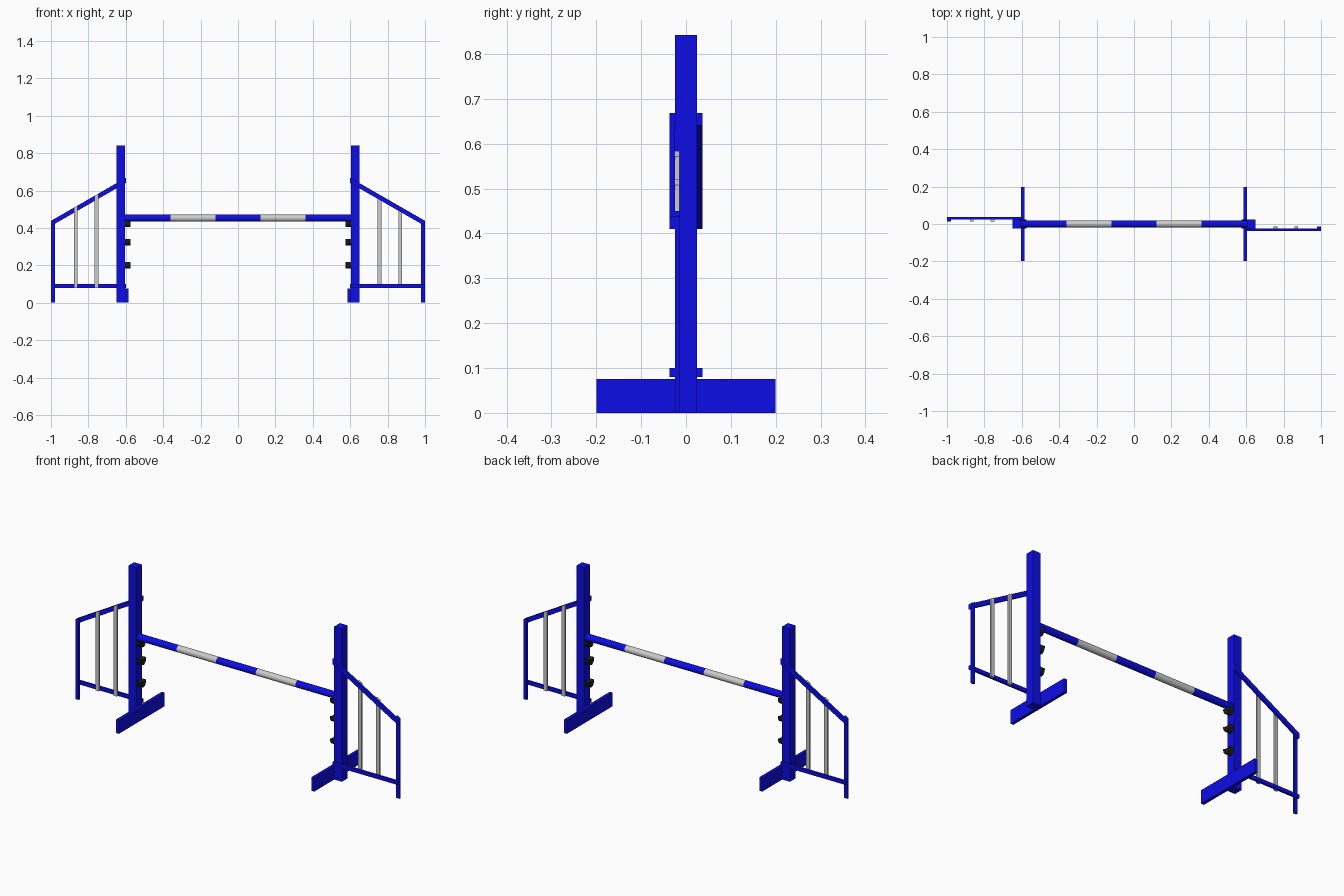
import bpy, bmesh, math
from mathutils import Matrix

if "Cube" in bpy.data.objects:
    bpy.data.objects.remove(bpy.data.objects["Cube"])


def material(name, rgb):
    m = bpy.data.materials.new(name)
    m.diffuse_color = (*rgb, 1)
    m.use_nodes = True
    m.node_tree.nodes["Principled BSDF"].inputs["Base Color"].default_value = m.diffuse_color
    return m


BLUE = material("blue_paint", (0.004, 0.004, 0.8))
BLACK = material("black_plastic", (0.012, 0.012, 0.012))


def prism(name, profile, axis, lo, hi, turn, mat=None):
    """Extrude a 2D profile along x (profile in y,z) or y (profile in x,z)."""
    bm = bmesh.new()

    def ring(d):
        return [bm.verts.new((d, a, b) if axis == "x" else (a, d, b)) for a, b in profile]
    r0, r1 = ring(lo), ring(hi)
    n = len(profile)
    bm.faces.new(r0)
    bm.faces.new(r1)
    for i in range(n):
        bm.faces.new((r0[i], r0[(i + 1) % n], r1[(i + 1) % n], r1[i]))
    bmesh.ops.recalc_face_normals(bm, faces=bm.faces)
    bm.transform(Matrix.Rotation(turn, 4, "Z"))
    me = bpy.data.meshes.new(name)
    bm.to_mesh(me)
    bm.free()
    ob = bpy.data.objects.new(name, me)
    bpy.context.collection.objects.link(ob)
    if mat:
        me.materials.append(mat)
    return ob


def rect(a0, a1, b0, b1):
    return [(a0, b0), (a1, b0), (a1, b1), (a0, b1)]


def slope(x):
    """Height of the top edge of the sloping wing rail."""
    return 0.668 - 0.575 * (x - 0.6)


def slatted(x0, x1, z0):
    return [(x0, z0), (x1, z0), (x1, slope(x1)), (x0, slope(x0))]


# cup: half-round block with a shallow dished top
def cup_profile(bottom):
    w, top = 0.023, bottom + 0.034
    under = [(w * math.cos(a), top - 0.034 * math.sin(a))
             for a in (math.pi * i / 12 for i in range(13))]
    dish = [(-0.018 + 0.036 * i / 8, top - 0.005 * math.sin(math.pi * i / 8))
            for i in range(9)]
    return under + dish


# the two stands are half-turn copies of each other
for side, turn in (("right", 0), ("left", math.pi)):
    prism(side + "_post", rect(0.603, 0.65, 0, 0.842), "y", -0.0245, 0.0245, turn, BLUE)
    prism(side + "_foot", rect(0.586, 0.603, 0, 0.075), "y", -0.199, 0.199, turn, BLUE)

    # wing frame
    prism(side + "_wing_top_rail",
          [(0.6, 0.64), (1, 0.41), (1, slope(1)), (0.6, slope(0.6))],
          "y", -0.037, -0.0245, turn, BLUE)
    prism(side + "_wing_bottom_rail", rect(0.6, 1, 0.08, 0.1), "y", -0.037, -0.0245, turn, BLUE)
    prism(side + "_wing_upright", slatted(0.979, 1, 0), "y", -0.0245, -0.0135, turn, BLUE)
    for i, x in enumerate((0.747, 0.857)):
        prism(f"{side}_wing_slat_{i + 1}", slatted(x, x + 0.021, 0.08),
              "y", -0.0245, -0.0145, turn)

    # pole cups
    for i, z in enumerate((0.183, 0.306, 0.404)):
        prism(f"{side}_cup_{i + 1}", cup_profile(z), "x", 0.575, 0.603, turn, BLACK)

# striped pole resting on the top cups
N, R, HALF, ZC = 32, 0.0185, 0.603, 0.4525
circle = [(R * math.cos(2 * math.pi * i / N), ZC + R * math.sin(2 * math.pi * i / N))
          for i in range(N)]
step = 2 * HALF / 5
for i in range(5):
    ob = prism(f"pole_band_{i + 1}", circle, "x", -HALF + i * step, -HALF + (i + 1) * step,
               0, BLUE if i % 2 == 0 else None)
    bpy.ops.object.select_all(action="DESELECT")
    ob.select_set(True)
    bpy.context.view_layer.objects.active = ob
    bpy.ops.object.shade_smooth_by_angle(angle=math.radians(35))
